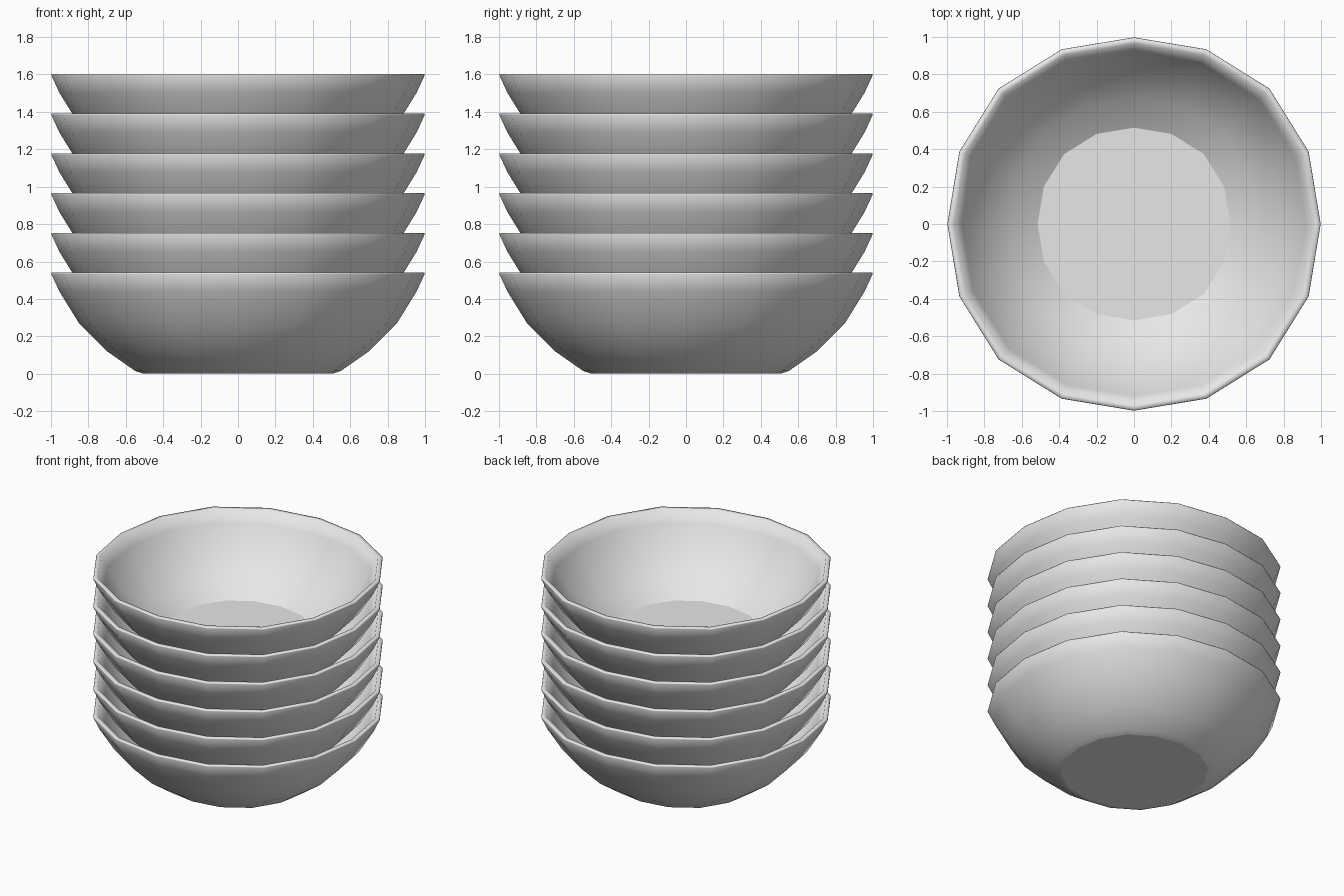
import bpy, bmesh, math

if "Cube" in bpy.data.objects:
    bpy.data.objects.remove(bpy.data.objects["Cube"])

SIDES = 16
COUNT = 6
PITCH = 0.2125

# (radius, height) from underside centre ring, over the rim, to the inner floor
PROFILE = [(0.505, 0.0), (0.55, 0.015), (0.70, 0.12), (0.85, 0.27), (0.955, 0.44),
           (0.998, 0.533), (0.996, 0.54), (0.965, 0.54),
           (0.92, 0.45), (0.815, 0.285), (0.67, 0.145), (0.515, 0.045)]

clay = bpy.data.materials.new("pale_grey")
clay.diffuse_color = (0.8, 0.8, 0.8, 1)
clay.use_nodes = True
clay.node_tree.nodes["Principled BSDF"].inputs["Base Color"].default_value = clay.diffuse_color


def bowl_mesh():
    bm = bmesh.new()
    rings = []
    for r, z in PROFILE:
        ring = []
        for i in range(SIDES):
            a = 2 * math.pi * i / SIDES
            # rim is slightly fuller on the diagonals
            k = r * (1 + 0.026 * math.sin(2 * a) ** 2)
            ring.append(bm.verts.new((k * math.cos(a), k * math.sin(a), z)))
        rings.append(ring)
    # walls
    for lo, hi in zip(rings, rings[1:]):
        for i in range(SIDES):
            j = (i + 1) % SIDES
            bm.faces.new((lo[i], lo[j], hi[j], hi[i]))
    for f in bm.faces:
        f.smooth = True
    # flat foot and inner floor
    foot = bm.faces.new(list(reversed(rings[0])))
    floor = bm.faces.new(rings[-1])
    foot.smooth = floor.smooth = False
    # crisp rim edges
    for e in bm.edges:
        if len(e.link_faces) == 2 and e.calc_face_angle() > math.radians(40):
            e.smooth = False
    me = bpy.data.meshes.new("bowl")
    bm.to_mesh(me)
    bm.free()
    me.materials.append(clay)
    return me


# stack of nested bowls
mesh = bowl_mesh()
for n in range(COUNT):
    ob = bpy.data.objects.new(f"bowl_{n + 1}", mesh)
    ob.location.z = n * PITCH
    bpy.context.collection.objects.link(ob)
